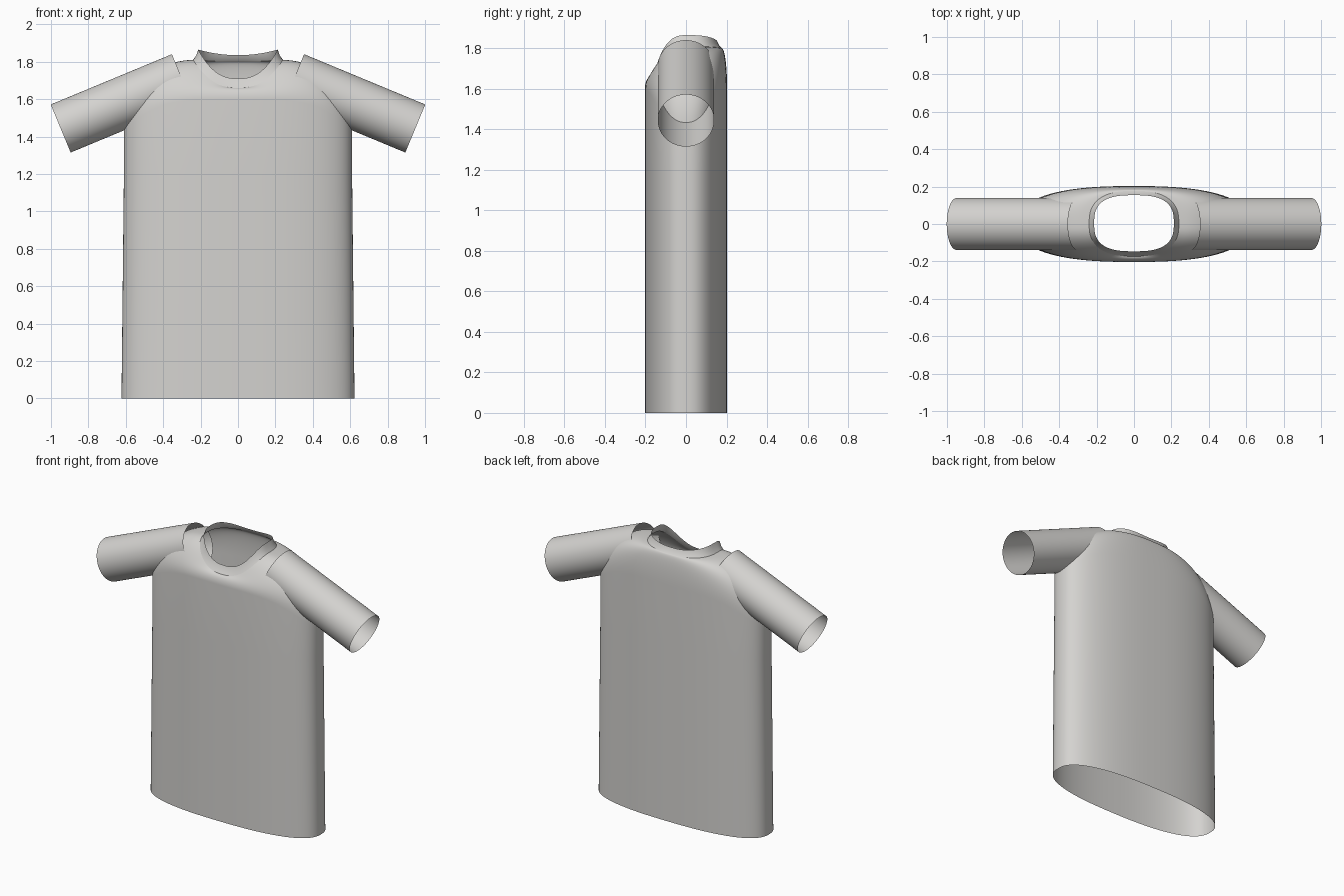
import bpy, bmesh, math
from mathutils import Vector

cube = bpy.data.objects.get("Cube")
if cube:
    bpy.data.objects.remove(cube)

SEG = 96

fabric = bpy.data.materials.new("light grey fabric")
fabric.use_nodes = True
COLOUR = (0.66, 0.65, 0.63, 1)
fabric.diffuse_color = COLOUR
fabric.node_tree.nodes["Principled BSDF"].inputs["Base Color"].default_value = COLOUR


def loft(name, rings):
    """Open skin through a list of closed rings."""
    bm = bmesh.new()
    loops = [[bm.verts.new(p) for p in ring] for ring in rings]
    for low, high in zip(loops, loops[1:]):
        n = len(low)
        for i in range(n):
            j = (i + 1) % n
            bm.faces.new((low[i], low[j], high[j], high[i]))
    mesh = bpy.data.meshes.new(name)
    bm.to_mesh(mesh)
    bm.free()
    obj = bpy.data.objects.new(name, mesh)
    bpy.context.collection.objects.link(obj)
    mesh.materials.append(fabric)
    bpy.ops.object.select_all(action="DESELECT")
    obj.select_set(True)
    bpy.context.view_layer.objects.active = obj
    bpy.ops.object.shade_smooth_by_angle(angle=math.radians(35))
    return obj


def oval(a, b, power, height, y0=0.0):
    """Rounded-rectangle ring; height(u, front) gives z, u = |x| / a."""
    ring = []
    for i in range(SEG):
        t = 2 * math.pi * i / SEG
        c, s = math.cos(t), math.sin(t)
        u = abs(c) ** (2 / power)
        v = abs(s) ** (2 / power)
        ring.append(Vector((math.copysign(a * u, c), math.copysign(b * v, s) + y0,
                            height(u, s < 0))))
    return ring


# Key outlines: armpit/chest line, neck seam and neck opening
chest = oval(0.61, 0.203, 2.5, lambda u, f: 1.6 - 0.18 * u ** 4)
seam = oval(0.24, 0.175, 2.6, lambda u, f:
            1.66 + 0.15 * u ** 2.5 if f else 1.8 + 0.01 * u ** 2, 0.002)
opening = oval(0.213, 0.15, 2.8, lambda u, f:
               1.71 + 0.155 * u ** 2.5 if f else 1.835 + 0.03 * u ** 2, 0.004)

# Body: straight trunk, then shoulders curving in to the neck seam
trunk = [oval(0.623, 0.203, 2.5, lambda u, f: 0.0),
         oval(0.61, 0.203, 2.5, lambda u, f: 1.2)]
shoulders = []
STEPS = 14
for k in range(STEPS + 1):
    t = math.pi / 2 * k / STEPS
    ring = []
    for p, q in zip(chest, seam):
        w = 1 - math.cos(t)
        ring.append(Vector((p.x + (q.x - p.x) * w, p.y + (q.y - p.y) * w,
                            p.z + (q.z - p.z) * math.sin(t))))
    shoulders.append(ring)
loft("shirt_body", trunk + shoulders)

# Collar: slightly hollow band between seam and opening
middle = []
for p, q in zip(seam, opening):
    m = p.lerp(q, 0.5)
    middle.append(Vector((m.x * 0.985, m.y * 0.985, m.z - 0.003)))
loft("collar", [seam, middle, opening])

# Sleeves: open tubes sloping down from the shoulders
RADIUS = 0.139
for side, name in ((1, "left_sleeve"), (-1, "right_sleeve")):
    start = Vector((side * 0.30, 0, 1.712))
    end = Vector((side * 0.948, 0, 1.443))
    axis = (end - start).normalized()
    across = Vector((0, 1, 0))
    up = axis.cross(across)
    rings = []
    for centre in (start, start.lerp(end, 0.5), end):
        rings.append([centre + RADIUS * (across * math.cos(a) + up * math.sin(a))
                      for a in (2 * math.pi * i / SEG for i in range(SEG))])
    loft(name, rings)
